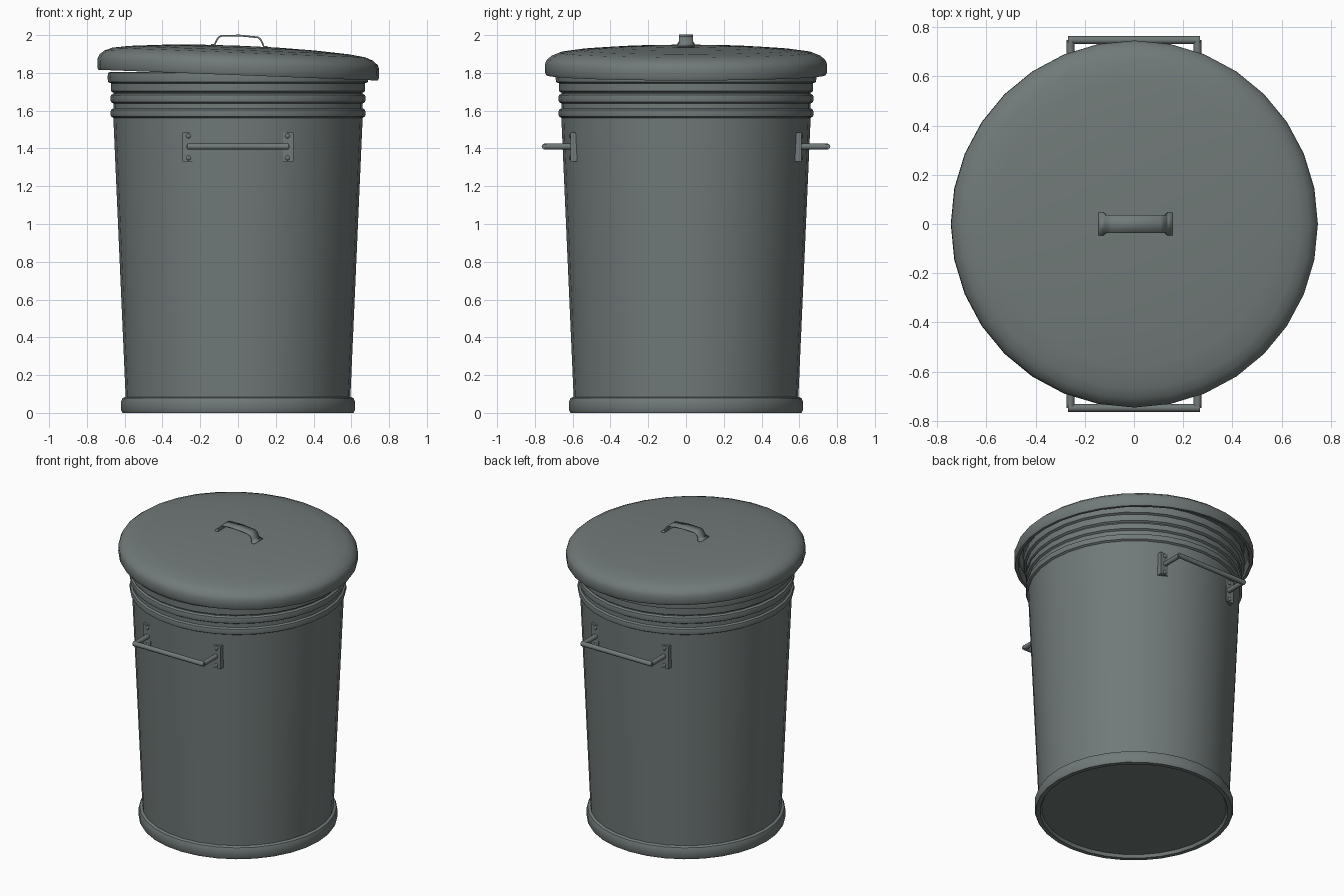
import bpy, bmesh, math
from mathutils import Matrix, Vector

if "Cube" in bpy.data.objects:
    bpy.data.objects.remove(bpy.data.objects["Cube"])

SIDES = 32
mat = bpy.data.materials.new("dull_metal")
mat.diffuse_color = (0.165, 0.195, 0.19, 1)
mat.use_nodes = True
mat.node_tree.nodes["Principled BSDF"].inputs["Base Color"].default_value = mat.diffuse_color


def finish(name, bm, angle=35):
    bmesh.ops.recalc_face_normals(bm, faces=bm.faces)
    me = bpy.data.meshes.new(name)
    bm.to_mesh(me)
    bm.free()
    ob = bpy.data.objects.new(name, me)
    bpy.context.collection.objects.link(ob)
    me.materials.append(mat)
    bpy.ops.object.select_all(action='DESELECT')
    ob.select_set(True)
    bpy.context.view_layer.objects.active = ob
    bpy.ops.object.shade_smooth_by_angle(angle=math.radians(angle))
    return ob


def lathe(name, profile):
    """Spin (radius, z) points round the z axis; ends lie on the axis."""
    bm = bmesh.new()
    vs = [bm.verts.new((r, 0, z)) for r, z in profile]
    es = [bm.edges.new(p) for p in zip(vs, vs[1:])]
    bmesh.ops.spin(bm, geom=vs + es, cent=(0, 0, 0), axis=(0, 0, 1),
                   angle=math.tau, steps=SIDES, use_duplicate=False)
    bmesh.ops.remove_doubles(bm, verts=bm.verts, dist=0.0005)
    return finish(name, bm)


def bead(r, z0, z1, depth):
    """Half-round ridge on the wall."""
    return [(r + depth * math.sin(math.pi * t / 4) ** 0.7 if 0 < t < 4 else r,
             z0 + (z1 - z0) * (1 - math.cos(math.pi * t / 4)) / 2) for t in range(5)]


def rod(bm, a, b, r):
    a, b = Vector(a), Vector(b)
    d = b - a
    m = Matrix.Translation((a + b) / 2) @ d.to_track_quat('Z', 'Y').to_matrix().to_4x4()
    bmesh.ops.create_cone(bm, cap_ends=True, segments=12, radius1=r, radius2=r,
                          depth=d.length, matrix=m)


# Can: hollow, tapered, with foot ring, beads and rim
body = [(0, 0.02), (0.575, 0.02), (0.585, 0), (0.612, 0), (0.619, 0.015), (0.619, 0.06),
        (0.612, 0.078), (0.595, 0.085)]
body += bead(0.660, 1.562, 1.612, 0.016)
body += bead(0.660, 1.638, 1.690, 0.016)
body += [(0.660, 1.695), (0.672, 1.703), (0.673, 1.745), (0.688, 1.752),
         (0.691, 1.775), (0.688, 1.800), (0.676, 1.805), (0.665, 1.80),
         (0.648, 1.70), (0.645, 1.56), (0.578, 0.05), (0, 0.05)]
lathe("can_body", body)

# Lid: tilted shallow dome shell
tilt = Matrix.Translation((0, 0, 1.79)) @ Matrix.Rotation(math.radians(2.2), 4, 'Y')
lid = lathe("lid", [(0, 0.154), (0.2, 0.152), (0.4, 0.144), (0.58, 0.131), (0.67, 0.118),
                    (0.71, 0.102), (0.737, 0.080), (0.746, 0.058), (0.746, 0.010),
                    (0.740, -0.002), (0.722, -0.002), (0.716, 0.010), (0.716, 0.055),
                    (0.69, 0.085), (0.58, 0.107), (0.3, 0.125), (0, 0.13)])
lid.matrix_world = tilt

# Lid handle: bent strap with flared feet (x, z, half width)
bm = bmesh.new()
path = [(-0.150, 0.153, 0.046), (-0.130, 0.154, 0.046), (-0.123, 0.172, 0.037),
        (-0.112, 0.192, 0.037), (-0.098, 0.202, 0.037), (0, 0.208, 0.037)]
path += [(-x, z, w) for x, z, w in path[-2::-1]]
rows = [[bm.verts.new((x, s * w, z)) for s in (-1, 1)] for x, z, w in path]
for p, q in zip(rows, rows[1:]):
    bm.faces.new((p[0], p[1], q[1], q[0]))
strap = finish("lid_handle", bm)
strap.matrix_world = tilt
mod = strap.modifiers.new("thickness", 'SOLIDIFY')
mod.thickness = 0.009
mod.offset = 0

# Side handles: bar, two arms, mounting plates with rivets
for side, label in ((-1, "front"), (1, "back")):
    bm = bmesh.new()
    rod(bm, (-0.268, side * 0.748, 1.41), (0.268, side * 0.748, 1.41), 0.016)
    for x in (-0.258, 0.258):
        rod(bm, (x, side * 0.58, 1.41), (x, side * 0.748, 1.41), 0.016)
    finish(label + "_handle", bm)

    bm = bmesh.new()
    for sx in (-1, 1):
        bmesh.ops.create_cube(bm, size=1, matrix=Matrix.Translation(
            (sx * 0.266, side * 0.594, 1.408)) @ Matrix.Diagonal((0.055, 0.034, 0.155, 1)))
        for z in (1.35, 1.466):
            bmesh.ops.create_uvsphere(bm, u_segments=10, v_segments=6, radius=0.013,
                matrix=Matrix.Translation((sx * 0.262, side * 0.611, z))
                @ Matrix.Diagonal((1, 0.6, 1, 1)))
    finish(label + "_handle_plates", bm)
